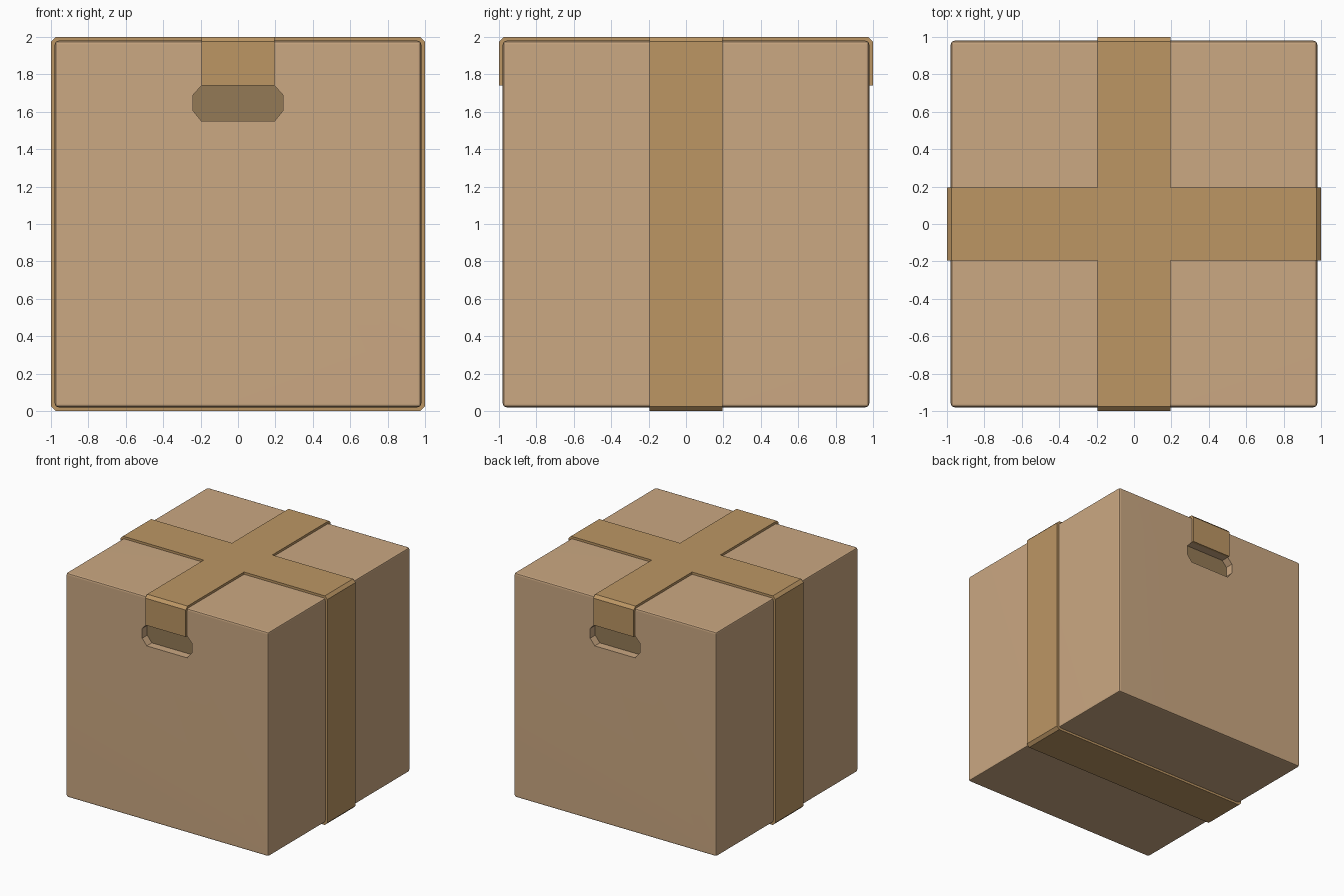
import bpy, bmesh, math

if "Cube" in bpy.data.objects:
    bpy.data.objects.remove(bpy.data.objects["Cube"])


def material(name, rgb):
    m = bpy.data.materials.new(name)
    m.diffuse_color = (*rgb, 1)
    m.use_nodes = True
    m.node_tree.nodes["Principled BSDF"].inputs["Base Color"].default_value = m.diffuse_color
    return m


CARD = material("cardboard", (0.597, 0.392, 0.223))
TAPE = material("tape", (0.503, 0.305, 0.127))
DARK = material("handle_shadow", (0.296, 0.195, 0.093))


def finish(bm, name, *mats):
    bmesh.ops.recalc_face_normals(bm, faces=bm.faces)
    me = bpy.data.meshes.new(name)
    bm.to_mesh(me)
    bm.free()
    ob = bpy.data.objects.new(name, me)
    bpy.context.collection.objects.link(ob)
    for m in mats:
        me.materials.append(m)
    return ob


def prism(name, points, offset, mat):
    """Extrude a closed outline of 3D points along offset."""
    bm = bmesh.new()
    face = bm.faces.new([bm.verts.new(p) for p in points])
    ext = bmesh.ops.extrude_face_region(bm, geom=[face])
    bmesh.ops.translate(bm, vec=offset, verts=[
        v for v in ext["geom"] if isinstance(v, bmesh.types.BMVert)])
    return finish(bm, name, mat)


# Carton body with softly bevelled edges
bm = bmesh.new()
bmesh.ops.create_cube(bm, size=1.96)
bmesh.ops.translate(bm, vec=(0, 0, 1), verts=bm.verts)
bmesh.ops.bevel(bm, geom=bm.edges[:], offset=0.02, segments=2, profile=0.5,
                affect='EDGES')
box = finish(bm, "carton", CARD, DARK)

# Octagonal hand holes recessed into front and back
DEPTH = 0.07
octagon = [(-0.195, 1.74), (-0.24, 1.69), (-0.24, 1.605), (-0.195, 1.55),
           (0.195, 1.55), (0.24, 1.605), (0.24, 1.69), (0.195, 1.74)]
bpy.context.view_layer.objects.active = box
for side, label in ((-1, "front"), (1, "back")):
    cutter = prism(label + "_hand_hole_cutter",
                   [(x, side * (0.98 - DEPTH), z) for x, z in octagon],
                   (0, side * 0.2, 0), CARD)
    mod = box.modifiers.new("hand_hole", 'BOOLEAN')
    mod.object = cutter
    mod.operation = 'DIFFERENCE'
    mod.solver = 'EXACT'
    bpy.ops.object.modifier_apply(modifier=mod.name)
    bpy.data.objects.remove(cutter)
for f in box.data.polygons:
    inside = abs(abs(f.center.y) - (0.98 - DEPTH)) < 0.005
    if inside and abs(f.normal.y) > 0.9:
        f.material_index = 1

box.select_set(True)
bpy.ops.object.shade_smooth_by_angle(angle=math.radians(35))
weighted = box.modifiers.new("flat_sides", 'WEIGHTED_NORMAL')
weighted.keep_sharp = True

# Tape band wrapped all the way round over the sides, top and bottom
HALF = 0.195


def loop(r, c):
    return [(-r + c, -r), (r - c, -r), (r, -r + c), (r, r - c),
            (r - c, r), (-r + c, r), (-r, r - c), (-r, -r + c)]


bm = bmesh.new()
rings = [[bm.verts.new((x, y, z + 1)) for x, z in loop(r, c)]
         for r, c, y in ((1.0, 0.025, -HALF), (1.0, 0.025, HALF),
                         (0.975, 0.015, HALF), (0.975, 0.015, -HALF))]
for a, b in zip(rings, rings[1:] + rings[:1]):
    for i in range(8):
        j = (i + 1) % 8
        bm.faces.new((a[i], a[j], b[j], b[i]))
finish(bm, "tape_band", TAPE)

# Tape strips across the top, folded down to the hand holes
strip = [(HALF, 1.975), (HALF, 2.0), (0.975, 2.0), (1.0, 1.975),
         (1.0, 1.74), (0.975, 1.74), (0.975, 1.96), (0.96, 1.975)]
for side, label in ((-1, "front"), (1, "back")):
    prism(label + "_tape_strip", [(-HALF, side * y, z) for y, z in strip],
          (2 * HALF, 0, 0), TAPE)
